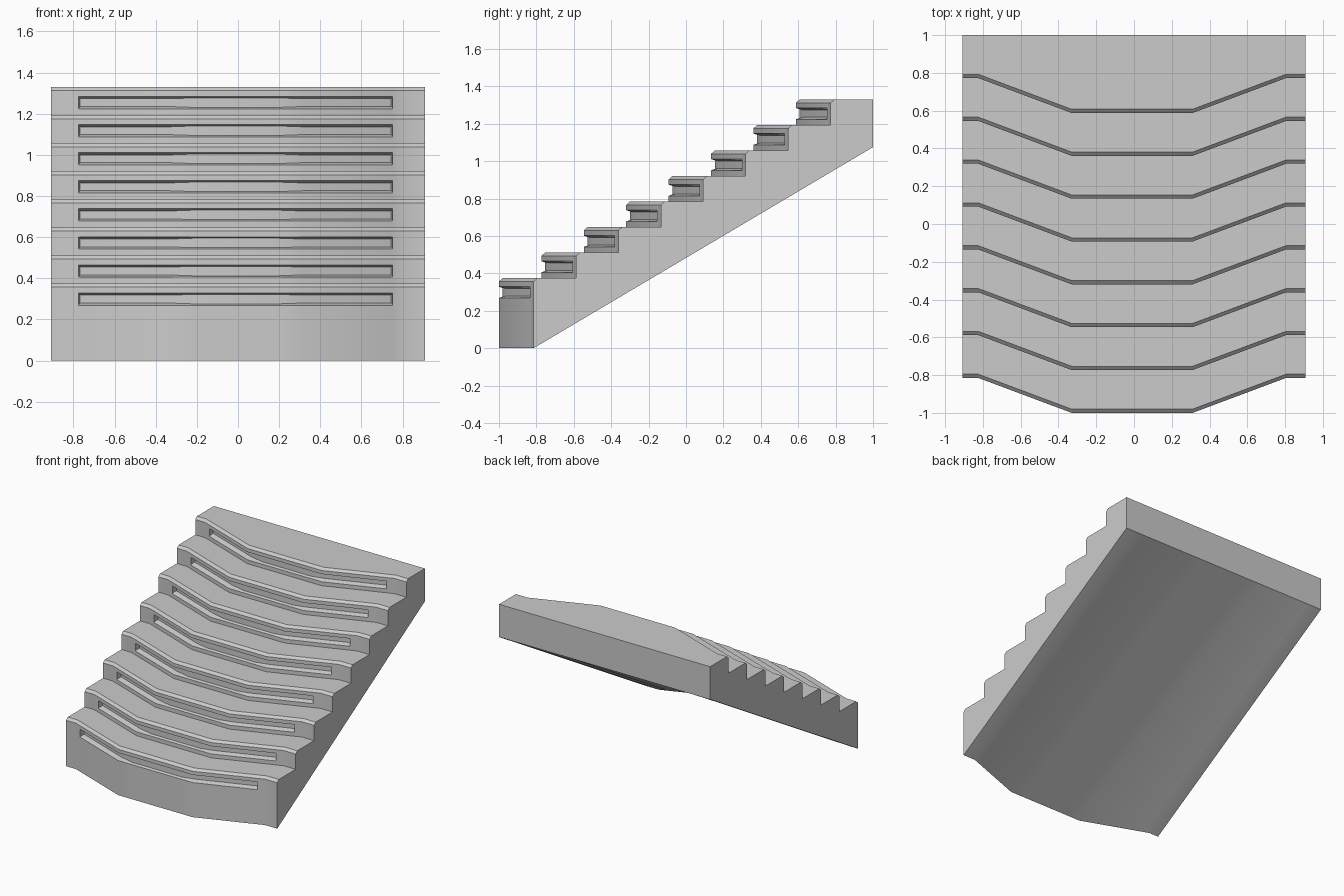
import bpy, bmesh

if "Cube" in bpy.data.objects:
    bpy.data.objects.remove(bpy.data.objects["Cube"])

STEPS, RUN, RISE = 8, 0.2268, 0.1364
Y0, Z0 = -0.815, 0.375           # side edge of first riser, height of first tread

# Plan columns: x, forward bulge of the riser, depth of the light slot
COLUMNS = [(-0.908, 0, 0), (-0.825, 0, 0), (-0.775, -0.0185, 0), (-0.767, -0.0215, 0.04),
           (-0.33, -0.185, 0.04), (-0.22, -0.185, 0.02), (0.2, -0.185, 0.02),
           (0.31, -0.185, 0.04), (0.744, -0.0228, 0.04), (0.752, -0.0198, 0),
           (0.805, 0, 0), (0.908, 0, 0)]


def column_profile(bulge, depth):
    """Closed side profile of the stair at one column."""
    pts = []
    inset = 0.003 + depth * 0.2      # slot walls taper inwards
    for i in range(STEPS):
        y = Y0 + bulge + i * RUN
        top = Z0 + i * RISE
        base = 0 if i == 0 else top - RISE
        pts += [(y, base), (y, top - 0.106), (y + depth, top - 0.106 + inset),
                (y + depth, top - 0.046 - inset), (y, top - 0.046),
                (y, top - 0.018), (y + 0.02, top)]
    # Back wall; the underside runs straight from it to the bulged front edge
    return pts + [(1, 1.33), (1, 1.075)]


# Stair body: loft of the column profiles
bm = bmesh.new()
loops = [[bm.verts.new((x, y, z)) for y, z in column_profile(b, d)] for x, b, d in COLUMNS]
for a, b in zip(loops, loops[1:]):
    for i in range(len(a)):
        j = (i + 1) % len(a)
        bm.faces.new((a[i], a[j], b[j], b[i]))

# Flat side walls
for loop in (loops[0], loops[-1]):
    bm.faces.new(loop)

bmesh.ops.recalc_face_normals(bm, faces=bm.faces)
mesh = bpy.data.meshes.new("curved_stair")
bm.to_mesh(mesh)
bm.free()
stair = bpy.data.objects.new("curved_stair", mesh)
bpy.context.collection.objects.link(stair)

# Soft riser bends, crisp nosings
bpy.context.view_layer.objects.active = stair
stair.select_set(True)
bpy.ops.object.shade_smooth_by_angle(angle=0.56)
